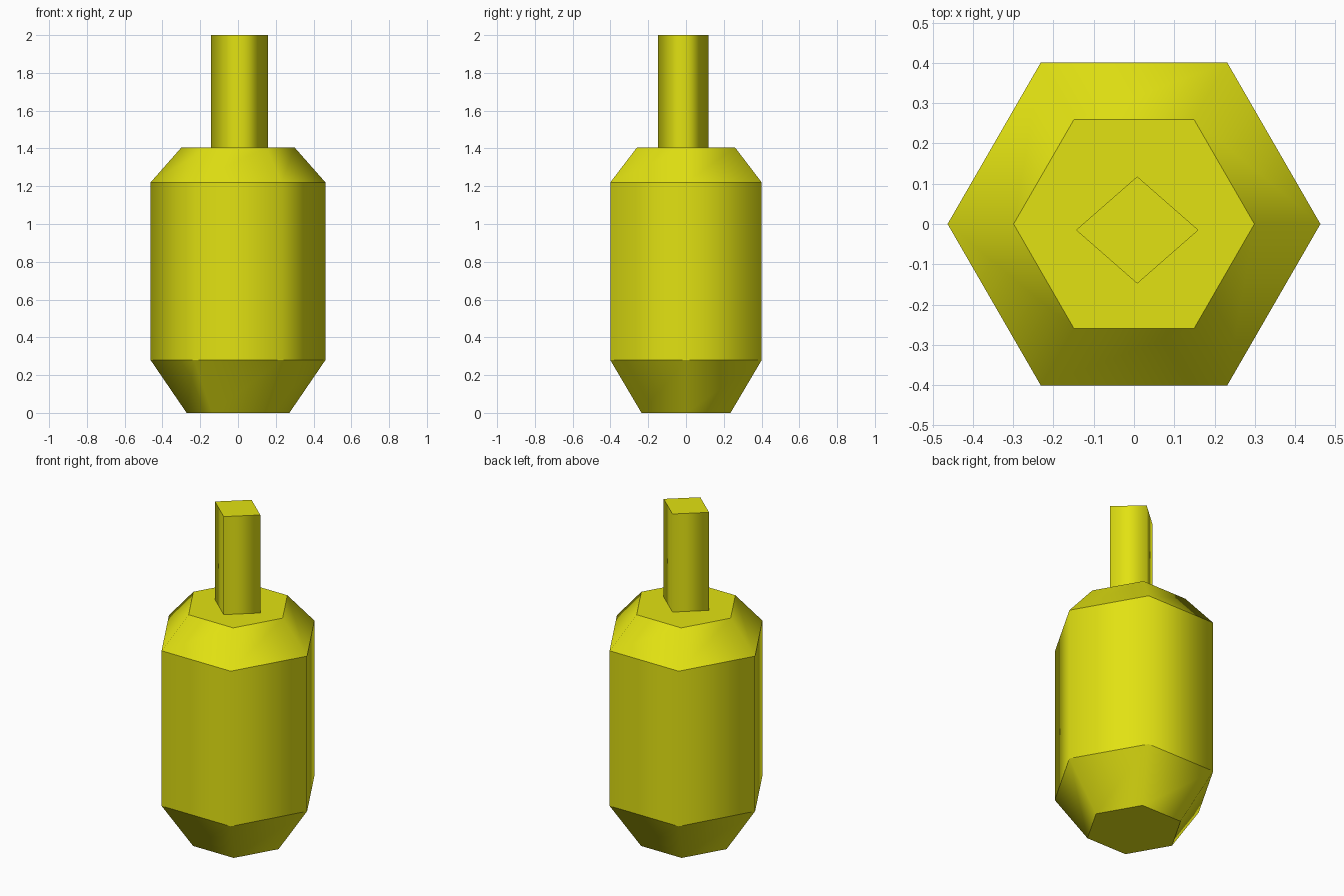
import bpy, bmesh, math

if "Cube" in bpy.data.objects:
    bpy.data.objects.remove(bpy.data.objects["Cube"])

mat = bpy.data.materials.new("yellow")
mat.diffuse_color = (0.76, 0.76, 0.006, 1.0)
mat.use_nodes = True
mat.node_tree.nodes["Principled BSDF"].inputs["Base Color"].default_value = mat.diffuse_color


def lofted(name, rings, cap_bottom=True):
    """Skin a stack of point rings; sides smooth around, sharp at every ring."""
    bm = bmesh.new()
    loops = [[bm.verts.new(p) for p in ring] for ring in rings]
    for low, high in zip(loops, loops[1:]):
        n = len(low)
        for i in range(n):
            j = (i + 1) % n
            bm.faces.new((low[i], low[j], high[j], high[i])).smooth = True
    bm.faces.new(loops[-1])
    if cap_bottom:
        bm.faces.new(loops[0][::-1])
    for e in bm.edges:
        if abs(e.verts[0].co.z - e.verts[1].co.z) < 1e-5:
            e.smooth = False
    mesh = bpy.data.meshes.new(name)
    bm.to_mesh(mesh)
    bm.free()
    mesh.materials.append(mat)
    obj = bpy.data.objects.new(name, mesh)
    bpy.context.collection.objects.link(obj)
    return obj


def ring(sides, rx, ry, z, cx=0.0, cy=0.0):
    return [(cx + rx * math.cos(math.tau * i / sides),
             cy + ry * math.sin(math.tau * i / sides), z) for i in range(sides)]


# Six-sided body with tapered base and shoulder: (radius, height)
profile = [(0.272, 0.0), (0.463, 0.28), (0.463, 1.22), (0.299, 1.406)]
lofted("body", [ring(6, r, r, z) for r, z in profile])

# Four-sided neck, slightly off centre
lofted("neck", [ring(4, 0.152, 0.133, z, 0.008, -0.015) for z in (1.406, 2.0)],
       cap_bottom=False)
